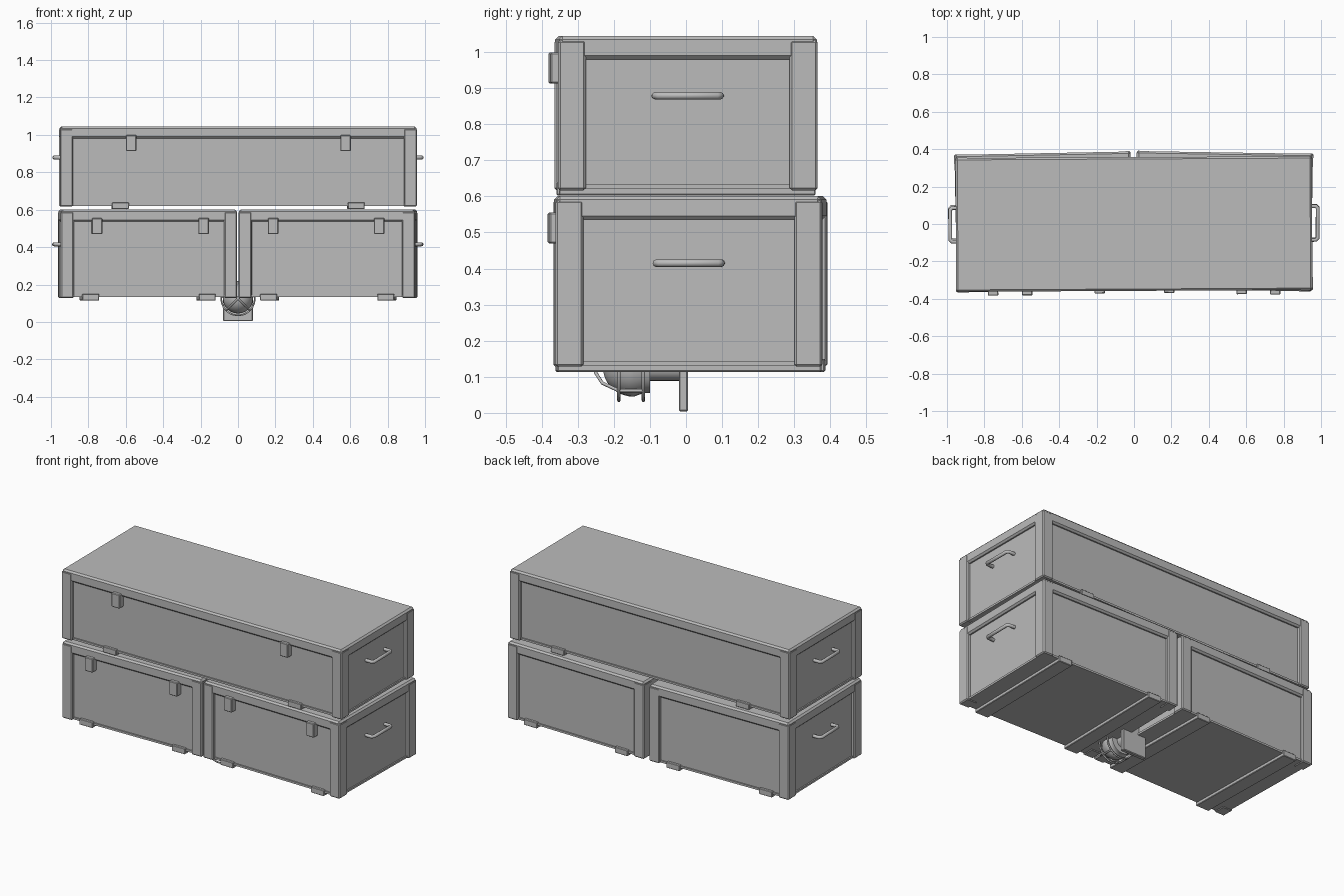
import bpy, bmesh
from math import radians, sin, cos, pi
from mathutils import Matrix, Vector

old = bpy.data.objects.get("Cube")
if old:
    bpy.data.objects.remove(old, do_unlink=True)

grey = bpy.data.materials.new("painted grey")
grey.use_nodes = True
colour = (0.5, 0.5, 0.5, 1)
grey.diffuse_color = colour
grey.node_tree.nodes["Principled BSDF"].inputs["Base Color"].default_value = colour


def finish(name, bm, frame, bevel=0.0):
    mesh = bpy.data.meshes.new(name)
    bmesh.ops.recalc_face_normals(bm, faces=bm.faces)
    bm.to_mesh(mesh)
    bm.free()
    mesh.materials.append(grey)
    ob = bpy.data.objects.new(name, mesh)
    bpy.context.collection.objects.link(ob)
    ob.matrix_world = frame
    if bevel:
        mod = ob.modifiers.new("edge chamfer", "BEVEL")
        mod.width = bevel
        mod.segments = 1
    return ob


def box(name, lo, hi, frame=Matrix(), bevel=0.0):
    lo, hi = Vector(lo), Vector(hi)
    bm = bmesh.new()
    bmesh.ops.create_cube(bm, size=1, matrix=Matrix.Translation((lo + hi) / 2)
                          @ Matrix.Diagonal((*(hi - lo), 1)))
    return finish(name, bm, frame, bevel)


def wire(name, points, radius, frame=Matrix(), closed=False, sides=2):
    curve = bpy.data.curves.new(name, "CURVE")
    curve.dimensions = "3D"
    curve.bevel_depth = radius
    curve.bevel_resolution = sides
    curve.use_fill_caps = True
    spline = curve.splines.new("POLY")
    spline.points.add(len(points) - 1)
    for p, co in zip(spline.points, points):
        p.co = (*co, 1)
    spline.use_cyclic_u = closed
    curve.materials.append(grey)
    ob = bpy.data.objects.new(name, curve)
    bpy.context.collection.objects.link(ob)
    ob.matrix_world = frame


def crate(tag, centre, turn, length, depth, height, latches, skids, handle_z, handle_sides):
    """Framed crate with its base at local z = 0."""
    frame = Matrix.Translation(centre) @ Matrix.Rotation(radians(turn), 4, "Z")
    x, y = length / 2, depth / 2
    rim = 0.018
    box(tag + "_panels", (-x + rim, -y + rim, 0.004), (x - rim, y - rim, height - 0.02), frame)
    box(tag + "_base_rim", (-x + 0.01, -y + 0.01, 0.004), (x - 0.01, y - 0.01, 0.016), frame)
    box(tag + "_lid", (-x, -y, height - 0.065), (x, y, height), frame, 0.01)
    # Corner posts
    for sx in (-1, 1):
        for sy in (-1, 1):
            a = (sx * (x + 0.002), sy * (y + 0.002))
            b = (sx * (x - 0.068), sy * (y - 0.075))
            box(tag + "_corner_post",
                (min(a[0], b[0]), min(a[1], b[1]), 0),
                (max(a[0], b[0]), max(a[1], b[1]), height - 0.012), frame, 0.006)
    # Front latches and bottom runners
    for lx in latches:
        box(tag + "_latch", (lx - 0.028, -y - 0.021, height - 0.132),
            (lx + 0.028, -y + 0.02, height - 0.046), frame, 0.004)
    for kx in skids:
        box(tag + "_runner", (kx - 0.045, -y + 0.002, -0.014),
            (kx + 0.045, y - 0.002, 0.022), frame, 0.003)
    # Carrying handles
    for s in handle_sides:
        inner, outer = s * (x - 0.02), s * (x + 0.03)
        wire(tag + "_handle", [(inner, -0.09, handle_z), (outer - s * 0.01, -0.09, handle_z),
                               (outer, -0.08, handle_z), (outer, 0.08, handle_z),
                               (outer - s * 0.01, 0.09, handle_z), (inner, 0.09, handle_z)],
             0.0105, frame)


crate("top_crate", (0, 0, 0.617), 0.3, 1.905, 0.715, 0.428,
      (-0.573, 0.573), (-0.63, 0.63), 0.262, (-1, 1))
crate("left_crate", (0.481, 0.015, 0.128), -0.9, 0.94, 0.735, 0.473,
      (-0.287, 0.28), (-0.312, 0.315), 0.287, (1,))
crate("right_crate", (-0.483, 0.011, 0.128), 1.1, 0.94, 0.735, 0.473,
      (-0.278, 0.292), (-0.312, 0.312), 0.287, (-1,))

# Caged lamp slung under the middle, axis along y
lamp_z = 0.125
box("lamp_bracket", (-0.08, -0.02, 0.004), (0.08, 0.006, 0.2), bevel=0.004)


def lathe(name, profile):
    bm = bmesh.new()
    verts = [bm.verts.new((r, y, 0)) for r, y in profile]
    edges = [bm.edges.new(pair) for pair in zip(verts, verts[1:])]
    bmesh.ops.spin(bm, geom=verts + edges, cent=(0, 0, 0), axis=(0, 1, 0),
                   angle=2 * pi, steps=24)
    bmesh.ops.remove_doubles(bm, verts=bm.verts, dist=0.0001)
    ob = finish(name, bm, Matrix.Translation((0, 0, lamp_z)))
    for face in ob.data.polygons:
        face.use_smooth = True
    ob.data.set_sharp_from_angle(angle=radians(35))


lathe("lamp_body", [(0, 0), (0.036, 0), (0.036, -0.1), (0.07, -0.1), (0.07, -0.12), (0, -0.12)])
lathe("lamp_dome", [(0.066, -0.105)] + [(0.08 * cos(a), -0.145 - 0.085 * sin(a))
                                         for a in (i * pi / 20 for i in range(10))] + [(0, -0.23)])
cage = Matrix.Translation((0, 0, lamp_z))
for ring_y, r in ((-0.118, 0.09), (-0.186, 0.09)):
    wire("cage_ring", [(r * cos(i * pi / 12), ring_y, r * sin(i * pi / 12))
                       for i in range(24)], 0.005, cage, True, 1)
for turn in (45, 135):
    side = [(0.09, -0.118), (0.09, -0.186), (0.06, -0.232), (0.02, -0.25)]
    arc = [(r, y, 0) for r, y in side] + [(-r, y, 0) for r, y in reversed(side)]
    wire("cage_wire", arc, 0.005, cage @ Matrix.Rotation(radians(turn), 4, "Y"), False, 1)
